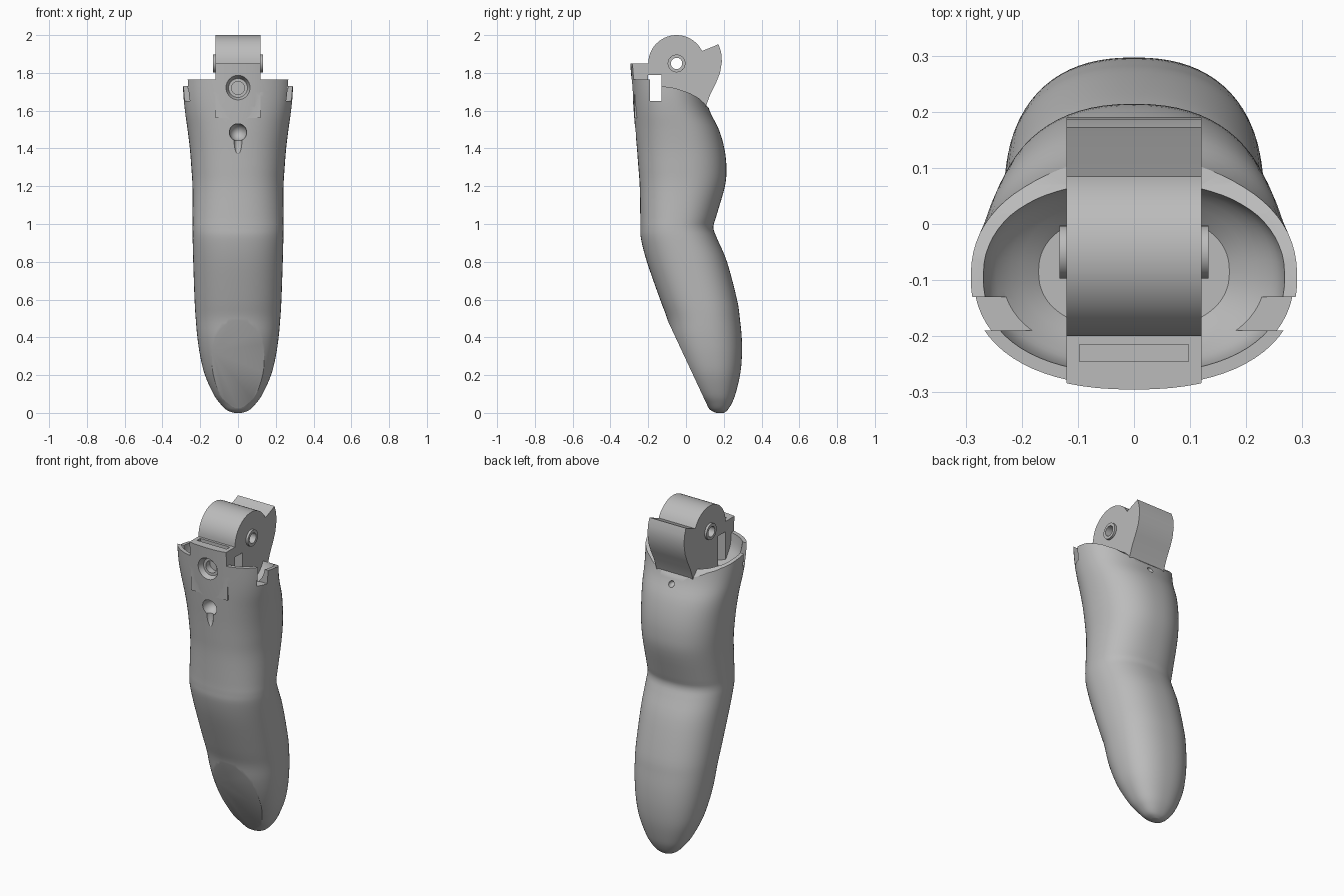
import bpy
import bmesh
from math import sin, cos, pi, radians, copysign
from mathutils import Matrix, Vector

default = bpy.data.objects.get("Cube")
if default:
    bpy.data.objects.remove(default, do_unlink=True)

GREY = (0.5, 0.5, 0.5, 1)
grey = bpy.data.materials.new("plain grey")
grey.use_nodes = True
grey.diffuse_color = GREY
grey.node_tree.nodes["Principled BSDF"].inputs["Base Color"].default_value = GREY


def finish_mesh(name, bm):
    bmesh.ops.recalc_face_normals(bm, faces=bm.faces)
    mesh = bpy.data.meshes.new(name)
    bm.to_mesh(mesh)
    bm.free()
    mesh.materials.append(grey)
    obj = bpy.data.objects.new(name, mesh)
    bpy.context.collection.objects.link(obj)
    return obj


def spline(stations, steps):
    """Smooth in-between stations."""
    pts = [Vector(s) for s in stations]
    out = []
    for i in range(len(pts) - 1):
        a, b, c, d = pts[max(i - 1, 0)], pts[i], pts[i + 1], pts[min(i + 2, len(pts) - 1)]
        for k in range(steps):
            t = k / steps
            out.append(b + (c - a) * t / 2 + (a * 2 - b * 5 + c * 4 - d) * t**2 / 2
                       + (b * 3 - a - c * 3 + d) * t**3 / 2)
    return out + [pts[-1]]


def loft(name, stations, steps=4, sides=72, power=2.3):
    """Stack of rounded sections given as height, front, back, half width."""
    bm = bmesh.new()
    rings = []
    for z, front, back, half in spline(stations, steps):
        ring = []
        for i in range(sides):
            a = 2 * pi * i / sides
            sx, sy = (copysign(abs(v) ** (2 / power), v) for v in (cos(a), sin(a)))
            ring.append(bm.verts.new((half * sx, (front + back) / 2 + (back - front) / 2 * sy, z)))
        rings.append(ring)
    for low, high in zip(rings, rings[1:]):
        for i in range(sides):
            j = (i + 1) % sides
            bm.faces.new((low[i], low[j], high[j], high[i]))
    bm.faces.new(rings[0])
    bm.faces.new(rings[-1])
    return finish_mesh(name, bm)


def prism(name, profile, x0, x1):
    """Side profile (y, z) extruded across x."""
    bm = bmesh.new()
    face = bm.faces.new([bm.verts.new((x0, y, z)) for y, z in profile])
    new = bmesh.ops.extrude_face_region(bm, geom=[face])["geom"]
    bmesh.ops.translate(bm, vec=(x1 - x0, 0, 0),
                        verts=[v for v in new if isinstance(v, bmesh.types.BMVert)])
    return finish_mesh(name, bm)


def box(name, x, y, z):
    return prism(name, [(y[0], z[0]), (y[1], z[0]), (y[1], z[1]), (y[0], z[1])], *x)


def rod(name, centre, r0, r1, length, axis):
    """Cylinder or cone along an axis; r1 lies at the positive end."""
    bm = bmesh.new()
    turn = Matrix.Rotation(radians(90), 4, "Y") if axis == "X" else Matrix.Rotation(radians(-90), 4, "X")
    bmesh.ops.create_cone(bm, cap_ends=True, segments=40, radius1=r0, radius2=r1, depth=length,
                          matrix=Matrix.Translation(centre) @ turn)
    return finish_mesh(name, bm)


def ball(name, centre, size):
    bm = bmesh.new()
    bmesh.ops.create_uvsphere(bm, u_segments=32, v_segments=20, radius=1,
                              matrix=Matrix.Translation(centre) @ Matrix.Diagonal((*size, 1)))
    return finish_mesh(name, bm)


def combine(target, tool, operation="DIFFERENCE"):
    mod = target.modifiers.new(operation.lower(), "BOOLEAN")
    mod.solver = "EXACT"
    mod.operation = operation
    mod.object = tool
    bpy.context.view_layer.objects.active = target
    bpy.ops.object.modifier_apply(modifier=mod.name)
    bpy.data.objects.remove(tool, do_unlink=True)


def smooth(obj):
    bpy.ops.object.select_all(action="DESELECT")
    obj.select_set(True)
    bpy.context.view_layer.objects.active = obj
    bpy.ops.object.shade_smooth_by_angle(angle=radians(32))


# Curved handle
handle = loft("handle", [
    (0, .16, .2, .02), (.015, .13, .22, .06), (.05, .1, .242, .095), (.1, .058, .262, .13),
    (.2, 0, .286, .175), (.3, -.045, .296, .2), (.4, -.078, .295, .215), (.5, -.1, .285, .224),
    (.6, -.137, .27, .23), (.8, -.207, .217, .237), (.92, -.238, .166, .24), (.98, -.242, .145, .24),
    (1.04, -.242, .16, .24), (1.2, -.245, .206, .241), (1.3, -.252, .214, .247), (1.4, -.26, .203, .255),
    (1.5, -.269, .174, .267), (1.6, -.277, .125, .281), (1.7, -.284, .1, .29), (1.85, -.295, .09, .293)])

# Rim: stepped and slanted on both sides, lower behind the bracket
slope = [(-.13, 1.73), (-.06, 1.72), (.02, 1.693), (.07, 1.665), (.12, 1.615), (.4, 1.5), (.4, 2.1)]
rim = [(-.4, 1.765), (-.19, 1.765), (-.19, 1.65), (-.13, 1.65)] + slope + [(-.4, 2.1)]
for side in (-1, 1):
    combine(handle, prism("rim_cutter", rim, side * .12, side * .5))
combine(handle, prism("middle_cutter", [(-.2, 1.73)] + slope + [(-.2, 2.1)], -.121, .121))
combine(handle, loft("cup_cutter", [(1.59, -.19, .02, .17), (1.65, -.235, .07, .235),
                                    (1.72, -.262, .08, .268), (1.9, -.272, .075, .278)]))

# Front bracket with a grooved top
combine(handle, box("bracket", (-.12, .12), (-.272, -.2), (1.56, 1.85)), "UNION")
combine(handle, box("groove", (-.097, .097), (-.245, -.215), (1.82, 1.9)))

# Countersunk screw hole, lower dimple and small rear hole
combine(handle, rod("countersink", (0, -.277, 1.72), .072, .05, .05, "Y"))
combine(handle, rod("screw_hole", (0, -.25, 1.72), .035, .035, .07, "Y"))
combine(handle, ball("dimple", (0, -.265, 1.485), (.046, .06, .046)))
combine(handle, ball("dimple_tail", (0, -.27, 1.44), (.022, .025, .08)))
combine(handle, ball("rear_hole", (0, .14, 1.575), (.018, .03, .018)))

# Flat oval at the lower front
combine(handle, prism("oval_cutter", [(-.102, .5), (.122, .02), (-.4, .02), (-.4, .5)], -.4, .4))
smooth(handle)

# Hinge head: arm, barrel and rear tongue
barrel = [(-.05 + .15 * cos(radians(a)), 1.85 + .15 * sin(radians(a))) for a in range(26, 181, 7)]
head = prism("hinge_head", [
    (-.21, 1.79), (-.13, 1.79), (-.128, 1.57), (.09, 1.57), (.108, 1.63), (.13, 1.69), (.16, 1.75),
    (.18, 1.8), (.19, 1.86), (.186, 1.91), (.172, 1.952), (.15, 1.942)] + barrel + [(-.21, 1.848)], -.12, .12)
combine(head, rod("pivot_boss", (0, -.05, 1.85), .047, .047, .266, "X"), "UNION")
combine(head, rod("pivot_hole", (0, -.05, 1.85), .03, .03, .5, "X"))
smooth(head)
